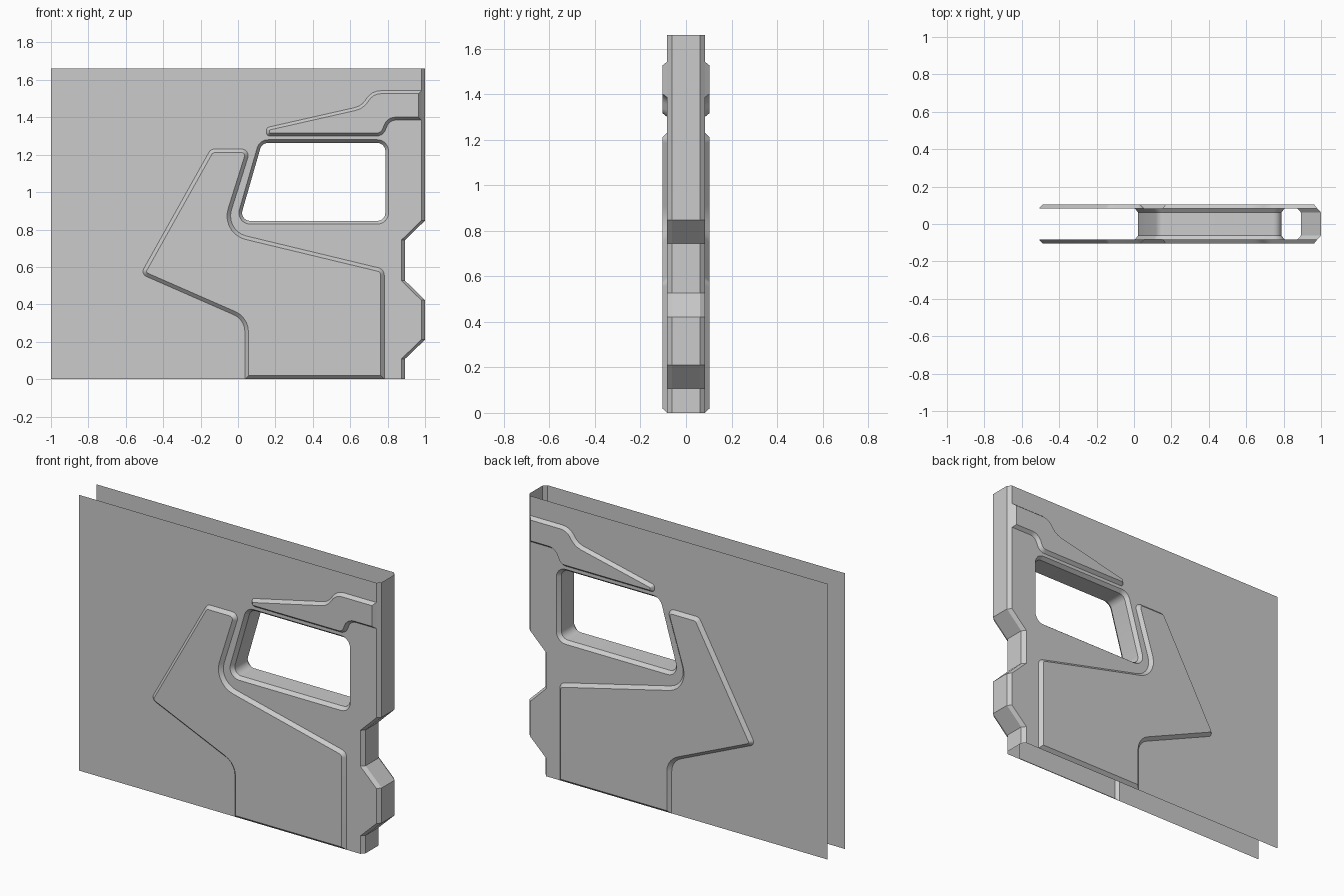
import bpy, bmesh, math
from mathutils import Vector
from mathutils.geometry import tessellate_polygon

if "Cube" in bpy.data.objects:
    bpy.data.objects.remove(bpy.data.objects["Cube"])

Y_TOP, Y_SHEET, Y_CORE = -0.103, -0.083, -0.061   # depths of the front half
HEIGHT = 1.66


def rounded(corners):
    """Outline from (x, z, radius) corners, with each corner turned into an arc."""
    out = []
    n = len(corners)
    for i, (x, z, r) in enumerate(corners):
        p = Vector((x, z))
        if r == 0:
            out.append(p)
            continue
        a = (Vector(corners[i - 1][:2]) - p).normalized()
        b = (Vector(corners[(i + 1) % n][:2]) - p).normalized()
        half = a.angle(b) / 2
        centre = p + (a + b).normalized() * (r / math.sin(half))
        reach = r / math.tan(half)
        v0, v1 = p + a * reach - centre, p + b * reach - centre
        start = math.atan2(v0.y, v0.x)
        turn = math.atan2(v0.x * v1.y - v0.y * v1.x, v0.dot(v1))
        steps = max(2, math.ceil(abs(turn) / math.radians(15)))
        for k in range(steps + 1):
            t = start + turn * k / steps
            out.append(centre + Vector((math.cos(t), math.sin(t))) * r)
    return out


def inset(pts, d):
    """Mitred inward offset of a clockwise outline."""
    out = []
    n = len(pts)
    for i, p in enumerate(pts):
        e0 = (p - pts[i - 1]).normalized()
        e1 = (pts[(i + 1) % n] - p).normalized()
        n0, n1 = Vector((e0.y, -e0.x)), Vector((e1.y, -e1.x))
        out.append(p + (n0 + n1) * (d / (1 + n0.dot(n1))))
    return out


def finish(name, bm):
    """Make the object, mirror it to the back and shade it."""
    mesh = bpy.data.meshes.new(name)
    bm.to_mesh(mesh)
    bm.free()
    obj = bpy.data.objects.new(name, mesh)
    bpy.context.collection.objects.link(obj)
    bpy.ops.object.select_all(action='DESELECT')
    obj.select_set(True)
    bpy.context.view_layer.objects.active = obj
    bpy.ops.object.shade_smooth_by_angle(angle=math.radians(30))
    mirror = obj.modifiers.new("front_to_back", 'MIRROR')
    mirror.use_axis = (False, True, False)
    return obj


def strips(name, loops, closed=True, cap=False):
    """Bridge outlines given as (points, y); optionally cap the last one."""
    bm = bmesh.new()
    rings = [[bm.verts.new((p.x, y, p.y)) for p in pts] for pts, y in loops]
    n = len(rings[0])
    for o, c in zip(rings, rings[1:]):
        for i in range(n if closed else n - 1):
            j = (i + 1) % n
            bm.faces.new((o[j], o[i], c[i], c[j]))
    if cap:
        bm.faces.new(rings[-1][::-1])
    return finish(name, bm)


# Outlines, all clockwise seen from the front
panel = rounded([(0.037, 0, 0), (0.037, 0.318, 0.10), (-0.52, 0.562, 0.03),
                 (-0.146, 1.23, 0.035), (0.067, 1.23, 0.035), (-0.07, 0.793, 0.11),
                 (0.782, 0.588, 0.04), (0.782, 0, 0)])
trim = rounded([(0.98, 1.385, 0), (0.81, 1.385, 0.05), (0.775, 1.30, 0.05),
                (0.152, 1.30, 0.018), (0.152, 1.345, 0.018), (0.66, 1.46, 0.09),
                (0.715, 1.542, 0.09), (0.98, 1.542, 0)])
window = rounded([(-0.015, 0.829, 0.06), (0.115, 1.28, 0.06),
                  (0.805, 1.28, 0.06), (0.805, 0.829, 0.06)])
notches = [Vector(p) for p in [(0.893, 0), (0.893, 0.108), (1, 0.211), (1, 0.422),
                               (0.893, 0.527), (0.893, 0.743), (1, 0.848),
                               (1, 1.385), (1, 1.542), (1, HEIGHT)]]
notches_in = [p - Vector((0.02, 0)) for p in notches]

# Wall sheet, cut around the raised parts and the window
border = ([Vector((-1, 0))] + panel + notches_in[:-3] + trim
          + [notches_in[-1], Vector((-1, HEIGHT))])
flat = border + window
bm = bmesh.new()
verts = [bm.verts.new((p.x, Y_SHEET, p.y)) for p in flat]
for a, b, c in tessellate_polygon([[p.to_3d() for p in border], [p.to_3d() for p in window]]):
    area = (flat[b] - flat[a]).cross(flat[c] - flat[a])
    if abs(area) > 1e-9:
        order = (a, b, c) if area > 0 else (a, c, b)
        bm.faces.new([verts[k] for k in order])
finish("wall_sheet", bm)

# Raised plates with sloped rims
strips("lower_plate", [(panel, Y_SHEET), (inset(panel, 0.019), Y_TOP)], cap=True)
strips("upper_trim", [(trim, Y_SHEET), (inset(trim, 0.016), Y_TOP)], cap=True)

# Window tunnel with sloped rim
opening = inset(window, 0.017)
strips("window_frame", [(window, Y_SHEET), (opening, Y_CORE), (opening, 0)])

# Notched end of the wall
strips("notched_end", [(notches_in, Y_SHEET), (notches, Y_CORE), (notches, 0)], closed=False)
